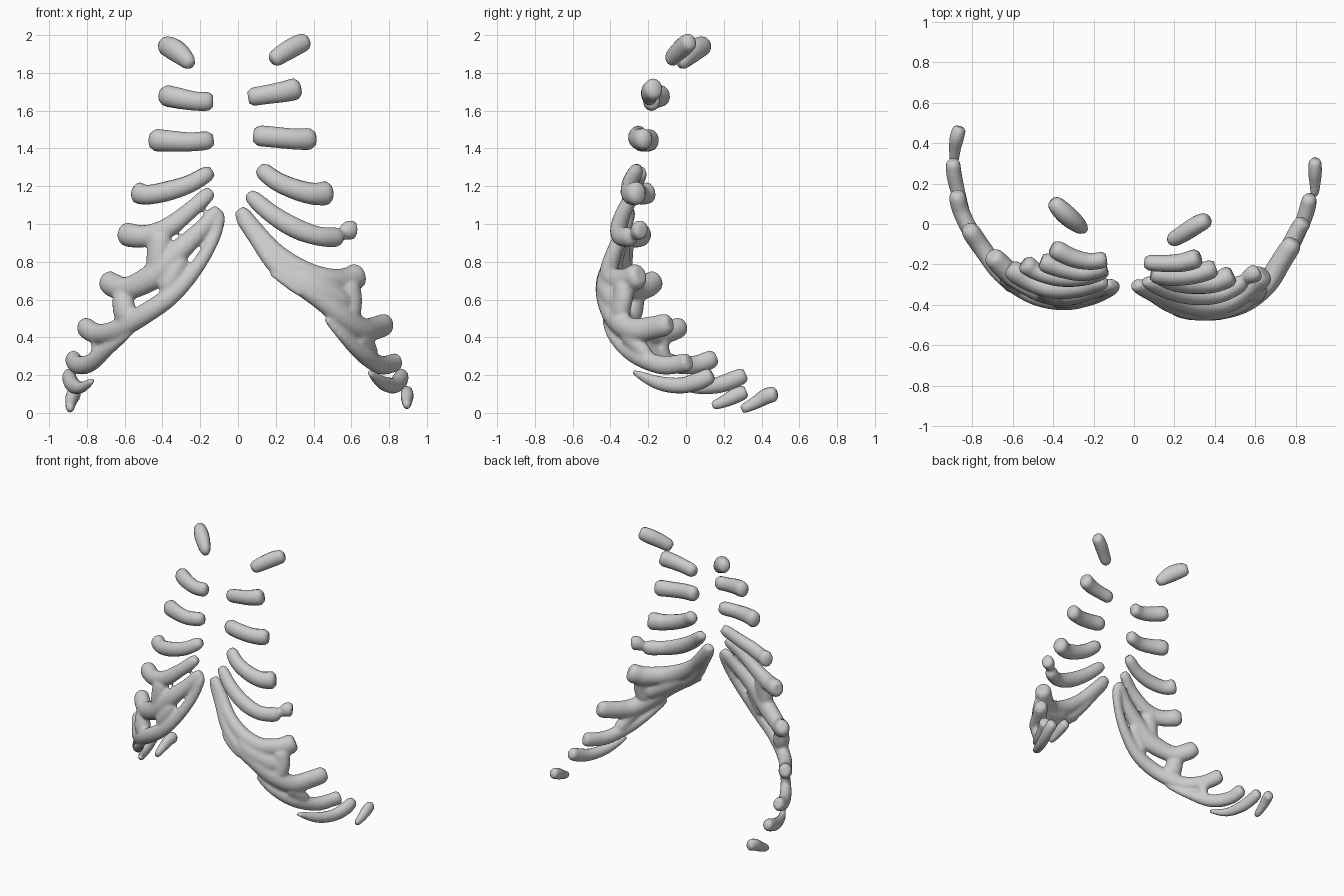
import bpy, bmesh, math
from mathutils import Vector

SIDES = 14


def catmull(a, b, c, d, t):
    return 0.5 * (2 * b + (c - a) * t + (2 * a - 5 * b + 4 * c - d) * t * t
                  + (3 * b - a - 3 * c + d) * t ** 3)


def add_tube(bm, pts, flat=0.85):
    """Oval rod along a smooth path of (x, y, z, radius), lying on the chest wall."""
    P = [Vector(p) for p in pts]
    P = [2 * P[0] - P[1]] + P + [2 * P[-1] - P[-2]]
    path = [catmull(*P[i:i + 4], k / 5) for i in range(len(P) - 3) for k in range(5)]
    path.append(P[-2])
    n = len(path)
    rings = []
    for i, q in enumerate(path):
        t = (path[min(i + 1, n - 1)] - path[max(i - 1, 0)]).to_3d().normalized()
        c, r = q.to_3d(), q[3]
        out = Vector((c.x / 0.81, (c.y - 0.3) / 0.5, 0))
        out = (out - t * out.dot(t)).normalized()
        up = t.cross(out)
        # rounded shoulder at both ends
        s = 0.65 if i in (0, n - 1) else (0.94 if i in (1, n - 2) else 1.0)
        ring = []
        for k in range(SIDES):
            a = 2 * math.pi * k / SIDES
            ring.append(bm.verts.new(c + s * r * (up * math.cos(a) + out * flat * math.sin(a))))
        rings.append(ring)
    for A, B in zip(rings, rings[1:]):
        for k in range(SIDES):
            j = (k + 1) % SIDES
            bm.faces.new((A[k], A[j], B[j], B[k]))
    bm.faces.new(rings[0][::-1])
    bm.faces.new(rings[-1])


def part(name, *tubes, fuse=False):
    bm = bmesh.new()
    for t in tubes:
        add_tube(bm, t)
    bmesh.ops.recalc_face_normals(bm, faces=bm.faces)
    me = bpy.data.meshes.new(name)
    bm.to_mesh(me)
    bm.free()
    ob = bpy.data.objects.new(name, me)
    bpy.context.collection.objects.link(ob)
    for p in me.polygons:
        p.use_smooth = True
    if fuse:
        m = ob.modifiers.new("fuse", 'REMESH')
        m.mode, m.voxel_size, m.use_smooth_shade = 'VOXEL', 0.011, True
        s = ob.modifiers.new("soften", 'SMOOTH')
        s.factor, s.iterations = 0.5, 3
    return ob


# upper cartilages, x < 0
part("cartilage_1_a", [(-.245, -.03, 1.84, .035), (-.30, .015, 1.895, .055), (-.35, .06, 1.93, .058), (-.405, .115, 1.95, .045)])
part("cartilage_2_a", [(-.135, -.175, 1.65, .05), (-.22, -.185, 1.65, .05), (-.31, -.165, 1.665, .055), (-.405, -.115, 1.685, .058)])
part("cartilage_3_a", [(-.135, -.215, 1.445, .05), (-.25, -.24, 1.435, .05), (-.36, -.22, 1.44, .055), (-.46, -.18, 1.445, .062)])
part("cartilage_4_a", [(-.14, -.235, 1.28, .042), (-.25, -.265, 1.215, .047), (-.37, -.265, 1.175, .052), (-.48, -.235, 1.155, .052), (-.545, -.19, 1.17, .06)])

# upper cartilages, x > 0
part("cartilage_1_b", [(.18, -.085, 1.865, .042), (.24, -.05, 1.905, .05), (.31, -.005, 1.945, .053), (.37, .025, 1.97, .045)])
part("cartilage_2_b", [(.055, -.19, 1.67, .048), (.15, -.195, 1.685, .05), (.24, -.19, 1.70, .055), (.325, -.165, 1.72, .06)])
part("cartilage_3_b", [(.085, -.245, 1.47, .055), (.19, -.26, 1.46, .055), (.30, -.25, 1.45, .055), (.405, -.215, 1.45, .06)])
part("cartilage_4_b", [(.115, -.255, 1.295, .045), (.20, -.29, 1.23, .05), (.30, -.30, 1.185, .054), (.40, -.29, 1.16, .058), (.49, -.25, 1.165, .066)])
part("cartilage_5_b", [(.055, -.28, 1.16, .042), (.17, -.33, 1.06, .05), (.30, -.355, .98, .055), (.43, -.345, .935, .052), (.55, -.28, .93, .055)],
     [(.54, -.27, .935, .03), (.585, -.25, .965, .052), (.62, -.23, .965, .048)], fuse=True)

# fused costal arch, x < 0
part("costal_arch_a",
     [(-.14, -.285, 1.175, .042), (-.25, -.32, 1.075, .045), (-.38, -.325, .975, .055), (-.50, -.29, .935, .06), (-.62, -.215, .95, .068)],
     [(-.41, -.325, .96, .06), (-.42, -.335, .85, .065), (-.43, -.34, .73, .06)],
     [(-.10, -.295, 1.08, .042), (-.20, -.33, .965, .048), (-.32, -.35, .85, .062), (-.44, -.335, .73, .07), (-.58, -.27, .66, .062), (-.66, -.20, .675, .065), (-.705, -.15, .715, .055)],
     [(-.10, -.30, 1.06, .042), (-.13, -.335, .925, .035), (-.22, -.37, .77, .04), (-.35, -.385, .625, .05), (-.50, -.35, .52, .055), (-.65, -.25, .435, .055), (-.75, -.12, .42, .055), (-.825, -.01, .465, .058)],
     [(-.62, -.26, .65, .05), (-.60, -.285, .54, .065), (-.58, -.30, .48, .05)],
     [(-.30, -.355, .83, .05), (-.34, -.37, .74, .055), (-.39, -.37, .64, .05)],
     [(-.57, -.325, .425, .02), (-.68, -.215, .345, .035), (-.78, -.08, .265, .048), (-.85, .05, .255, .05), (-.88, .16, .295, .052)],
     [(-.74, -.12, .41, .04), (-.745, -.12, .34, .035), (-.75, -.11, .29, .035)],
     fuse=True)

# fused costal arch, x > 0
part("costal_arch_b",
     [(.005, -.30, 1.075, .045), (.10, -.335, .955, .048), (.20, -.38, .85, .05), (.33, -.405, .755, .06), (.46, -.385, .705, .065), (.57, -.31, .70, .068), (.65, -.24, .735, .072)],
     [(.01, -.30, 1.06, .045), (.10, -.35, .925, .045), (.19, -.405, .79, .045), (.31, -.435, .69, .05), (.44, -.425, .60, .055), (.56, -.38, .505, .06), (.66, -.29, .44, .065), (.73, -.18, .45, .062), (.795, -.08, .475, .06)],
     [(.30, -.42, .74, .055), (.41, -.415, .66, .07), (.52, -.38, .60, .07), (.58, -.34, .56, .06)],
     [(.58, -.325, .69, .065), (.60, -.335, .60, .06), (.59, -.355, .50, .06)],
     [(.17, -.425, .745, .014), (.24, -.45, .70, .022), (.34, -.46, .63, .025)],
     [(.465, -.435, .50, .018), (.56, -.385, .40, .03), (.66, -.28, .31, .045), (.75, -.14, .255, .05), (.81, -.03, .26, .05), (.845, .02, .275, .05)],
     [(.64, -.32, .42, .05), (.68, -.26, .36, .05), (.71, -.20, .29, .045)],
     fuse=True)

# lower floating pieces
part("cartilage_9_a", [(-.77, -.07, .17, .016), (-.83, .04, .135, .03), (-.87, .16, .145, .042), (-.89, .25, .175, .045), (-.895, .315, .205, .04)])
part("cartilage_9_b", [(.695, -.275, .215, .016), (.765, -.15, .16, .036), (.82, -.03, .145, .042), (.855, .07, .17, .047), (.87, .14, .205, .042)])
part("cartilage_10_a", [(-.89, .295, .017, .024), (-.885, .37, .055, .034), (-.875, .43, .09, .042), (-.86, .48, .10, .038)])
part("cartilage_10_b", [(.893, .14, .037, .022), (.895, .20, .06, .032), (.895, .26, .09, .04), (.895, .32, .115, .036)])
